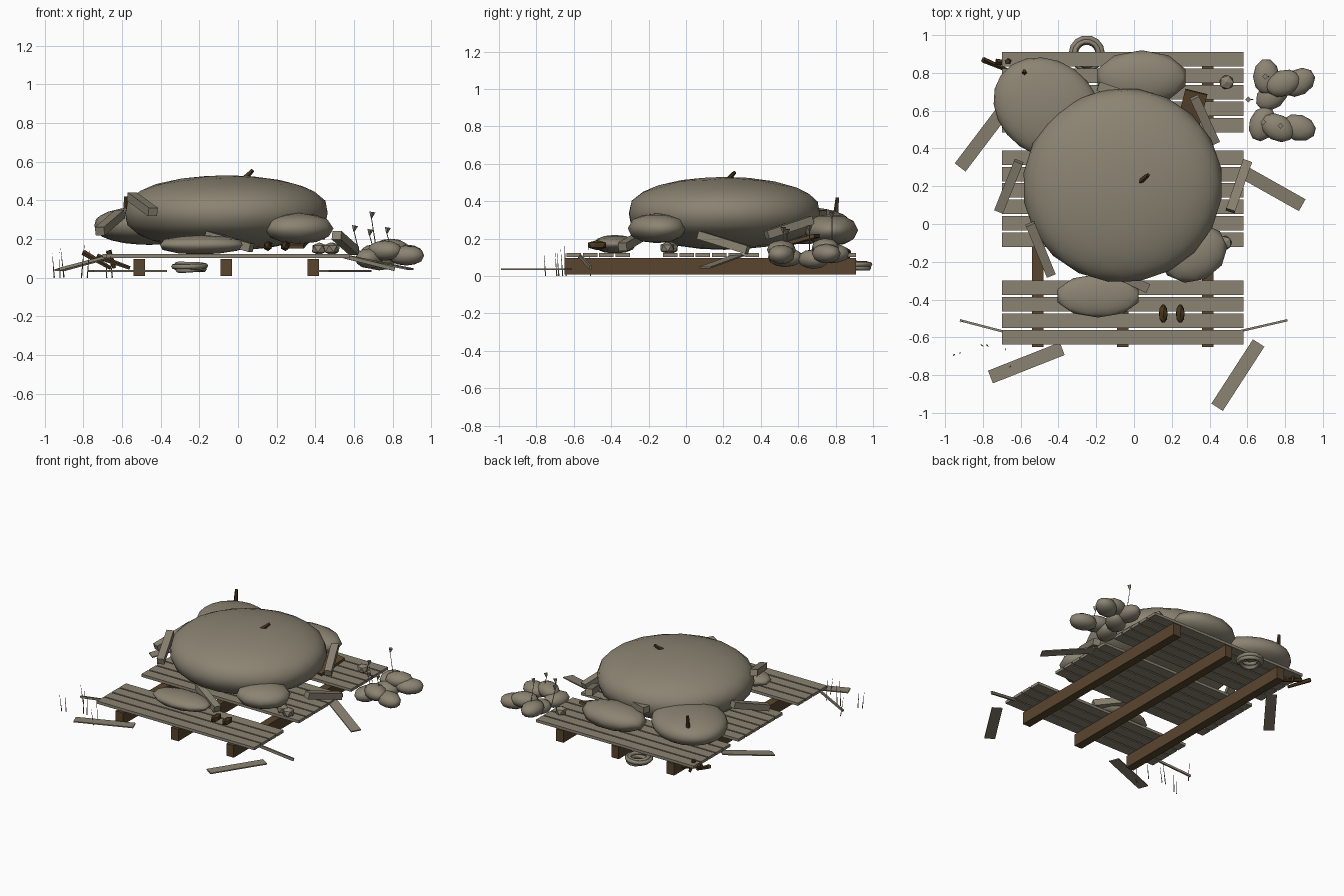
import bpy, math, random
from mathutils import Vector

random.seed(4)
cube = bpy.data.objects.get("Cube")
if cube:
    bpy.data.objects.remove(cube)


def material(name, rgb):
    m = bpy.data.materials.new(name)
    m.use_nodes = True
    m.diffuse_color = (*rgb, 1)
    m.node_tree.nodes["Principled BSDF"].inputs["Base Color"].default_value = (*rgb, 1)
    return m


STONE = material("weathered grey", (0.26, 0.23, 0.17))
WOOD = material("brown wood", (0.10, 0.06, 0.027))
DARK = material("dark bark", (0.065, 0.037, 0.013))


def finish(name, mat, smooth=False):
    ob = bpy.context.object
    ob.name = name
    ob.data.materials.append(mat)
    if smooth:
        bpy.ops.object.shade_smooth()
    return ob


def box(name, centre, size, mat):
    bpy.ops.mesh.primitive_cube_add(size=1, location=centre)
    bpy.context.object.scale = size
    return finish(name, mat)


def beam(name, a, b, width, thick, mat):
    """Board whose length runs from a to b, kept level across its width."""
    a, b = Vector(a), Vector(b)
    d = b - a
    ob = box(name, (a + b) / 2, (d.length, width, thick), mat)
    ob.rotation_euler = (0, -math.asin(d.z / d.length), math.atan2(d.y, d.x))
    return ob


def spike(name, a, b, r1, r2, mat, sides=5):
    a, b = Vector(a), Vector(b)
    bpy.ops.mesh.primitive_cone_add(vertices=sides, radius1=r1, radius2=r2,
                                    depth=(b - a).length, location=(a + b) / 2)
    bpy.context.object.rotation_euler = (b - a).to_track_quat("Z", "Y").to_euler()
    return finish(name, mat)


def lump(name, centre, radii, turn=0, detail=2, mat=STONE, smooth=True):
    """Rounded boulder with a slightly flattened top and bottom."""
    bpy.ops.mesh.primitive_ico_sphere_add(subdivisions=detail, radius=1, location=centre)
    ob = finish(name, mat, smooth)
    for v in ob.data.vertices:
        v.co.z = math.copysign(abs(v.co.z) ** 0.82, v.co.z)
    ob.scale = radii
    ob.rotation_euler.z = math.radians(turn)
    return ob


# Broken pallet: three bearers and three groups of slats
for i, x in enumerate((-0.51, -0.06, 0.39)):
    box(f"bearer_{i}", (x, 0.13, 0.053), (0.06, 1.56, 0.088), WOOD)
for g, (top, count) in enumerate(((0.91, 5), (0.39, 6), (-0.30, 4))):
    for i in range(count):
        box(f"slat_{g}_{i}", (-0.06, top - 0.0385 - i * 0.087, 0.112), (1.28, 0.077, 0.02), STONE)

# Boulders
lump("main_boulder", (-0.06, 0.205, 0.335), (0.53, 0.515, 0.195), 10, 3)
lump("back_right_boulder", (-0.46, 0.615, 0.27), (0.30, 0.25, 0.10), -35, 3)
lump("back_boulder", (0.04, 0.775, 0.245), (0.245, 0.145, 0.085), 0)
lump("front_left_boulder", (0.315, -0.155, 0.255), (0.185, 0.15, 0.08), 25)
lump("front_flat_boulder", (-0.19, -0.38, 0.17), (0.225, 0.115, 0.05), 0)

# Broken posts leaning on the boulders
posts = [
    ((-0.55, 0.00, 0.42), (-0.44, -0.27, 0.34)),
    ((-0.61, 0.33, 0.33), (-0.715, 0.07, 0.24)),
    ((0.51, 0.07, 0.22), (0.60, 0.33, 0.14)),
    ((0.43, 0.43, 0.22), (0.32, 0.67, 0.30)),
    ((-0.19, 0.73, 0.33), (0.07, 0.64, 0.32)),
    ((-0.16, -0.23, 0.22), (0.07, -0.34, 0.155)),
]
for i, (a, b) in enumerate(posts):
    beam(f"post_{i}", a, b, 0.05, 0.045, STONE)
beam("brown_panel", (0.28, 0.50, 0.16), (0.33, 0.70, 0.215), 0.12, 0.02, WOOD)

# Loose boards fallen around the pallet
boards = [
    ((-0.92, 0.30, 0.04), (-0.70, 0.59, 0.10)),
    ((0.57, 0.28, 0.11), (0.89, 0.10, 0.045)),
    ((-0.76, -0.81, 0.035), (-0.38, -0.66, 0.035)),
    ((0.44, -0.97, 0.035), (0.66, -0.63, 0.035)),
]
for i, (a, b) in enumerate(boards):
    beam(f"loose_board_{i}", a, b, 0.072, 0.008, STONE)
beam("left_lath", (0.55, -0.57, 0.11), (0.81, -0.51, 0.045), 0.012, 0.02, STONE)
beam("right_lath", (-0.92, -0.51, 0.045), (-0.69, -0.57, 0.105), 0.012, 0.015, STONE)

# Twigs
twigs = [
    ((0.03, 0.22, 0.51), (0.075, 0.26, 0.555)),
    ((-0.58, 0.80, 0.31), (-0.58, 0.81, 0.42)),
    ((-0.80, 0.87, 0.13), (-0.66, 0.81, 0.05)),
    ((-0.73, 0.86, 0.11), (-0.56, 0.84, 0.05)),
    ((-0.67, 0.86, 0.14), (-0.64, 0.87, 0.05)),
]
for i, (a, b) in enumerate(twigs):
    spike(f"twig_{i}", a, b, 0.016, 0.01, DARK)

# Pair of bark chunks on the front slats
for i, x in enumerate((0.155, 0.245)):
    lump(f"bark_chunk_{i}", (x, -0.475, 0.165), (0.026, 0.056, 0.027), 0, 1, DARK, False)

# Small stones on the slats
for i, (x, y) in enumerate(((0.49, 0.75), (0.48, -0.10), (0.42, -0.08))):
    lump(f"small_stone_{i}", (x, y, 0.15), (0.042, 0.042, 0.033), i * 40, 1, STONE, False)

# Bulb cluster with thin stalks and leaf tips
bulbs = [
    (0.70, 0.78, 0.12, 90), (0.79, 0.745, 0.15, 20), (0.87, 0.75, 0.12, 30), (0.73, 0.68, 0.09, 40),
    (0.68, 0.53, 0.10, 70), (0.76, 0.51, 0.14, -30), (0.87, 0.51, 0.115, -15),
]
for i, (x, y, z, turn) in enumerate(bulbs):
    lump(f"bulb_{i}", (x, y, z), (0.095, 0.07, 0.052), turn)
for i, (x, y, z) in enumerate(((0.60, 0.66, 0.24), (0.69, 0.78, 0.31),
                               (0.68, 0.54, 0.22), (0.77, 0.52, 0.23))):
    spike(f"stalk_{i}", (x + 0.03, y, 0.12), (x, y, z), 0.003, 0.002, STONE, 4)
    spike(f"leaf_{i}", (x, y, z), (x + 0.005, y, z + 0.03), 0.004, 0.016, STONE, 4)

# Coil of rope
for i, (radius, z) in enumerate(((0.075, 0.05), (0.065, 0.068), (0.082, 0.06), (0.06, 0.045))):
    bpy.ops.mesh.primitive_torus_add(major_segments=14, minor_segments=6, major_radius=radius,
                                     minor_radius=0.014, location=(-0.25, 0.903, z))
    bpy.context.object.rotation_euler = (0.06 * (i - 1.5), 0.05 * (1.5 - i), 0)
    finish(f"rope_coil_{i}", STONE, True)

# Grass blades by the front corner
for i, (x, y) in enumerate(((-0.95, -0.69), (-0.92, -0.68), (-0.90, -0.51), (-0.81, -0.64),
                            (-0.78, -0.64), (-0.68, -0.66), (-0.65, -0.75))):
    spike(f"grass_blade_{i}", (x, y, 0), (x + random.uniform(-0.02, 0.02), y - 0.01,
          random.uniform(0.12, 0.2)), 0.004, 0.0005, STONE, 3)
